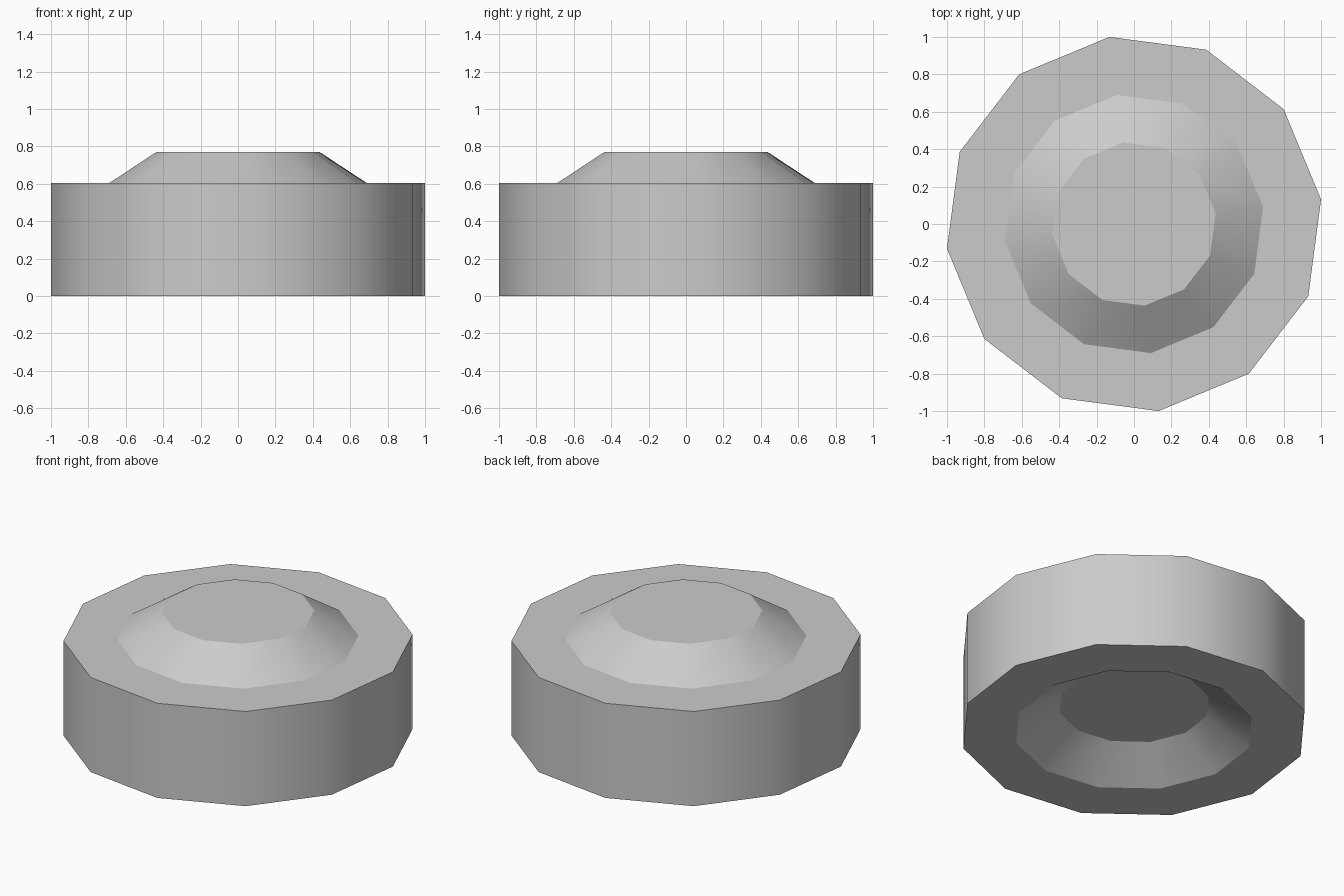
import bpy, bmesh
from math import cos, sin, radians

if "Cube" in bpy.data.objects:
    bpy.data.objects.remove(bpy.data.objects["Cube"], do_unlink=True)

SIDES = 12
TURN = radians(7.5)
STUD = 0.167      # height of the raised top and depth of the recess below
HEIGHT = 0.603    # height of the outer wall

# Plain grey material
grey = bpy.data.materials.new("plain_grey")
grey.use_nodes = True
colour = (0.6, 0.6, 0.6, 1)
grey.diffuse_color = colour
grey.node_tree.nodes["Principled BSDF"].inputs["Base Color"].default_value = colour

# Half section (radius, height), from the recess floor round to the raised top
section = [(0.44, STUD), (0.696, 0), (1.0086, 0),
           (1.0086, HEIGHT), (0.696, HEIGHT), (0.44, HEIGHT + STUD)]


def ring(bm, radius, z):
    angles = [TURN + radians(360 / SIDES * i) for i in range(SIDES)]
    return [bm.verts.new((radius * cos(a), radius * sin(a), z)) for a in angles]


# Twelve-sided stacking disc
bm = bmesh.new()
rings = [ring(bm, r, z) for r, z in section]
for low, high in zip(rings, rings[1:]):
    for i in range(SIDES):
        j = (i + 1) % SIDES
        bm.faces.new((low[i], low[j], high[j], high[i]))
bm.faces.new(rings[0][::-1])
bm.faces.new(rings[-1])
bmesh.ops.recalc_face_normals(bm, faces=bm.faces)
mesh = bpy.data.meshes.new("stacking_disc")
bm.to_mesh(mesh)
bm.free()
mesh.materials.append(grey)
disc = bpy.data.objects.new("stacking_disc", mesh)
bpy.context.collection.objects.link(disc)

# Smooth round the walls, sharp at the rims
bpy.ops.object.select_all(action="DESELECT")
disc.select_set(True)
bpy.context.view_layer.objects.active = disc
bpy.ops.object.shade_smooth_by_angle(angle=radians(31.5))
